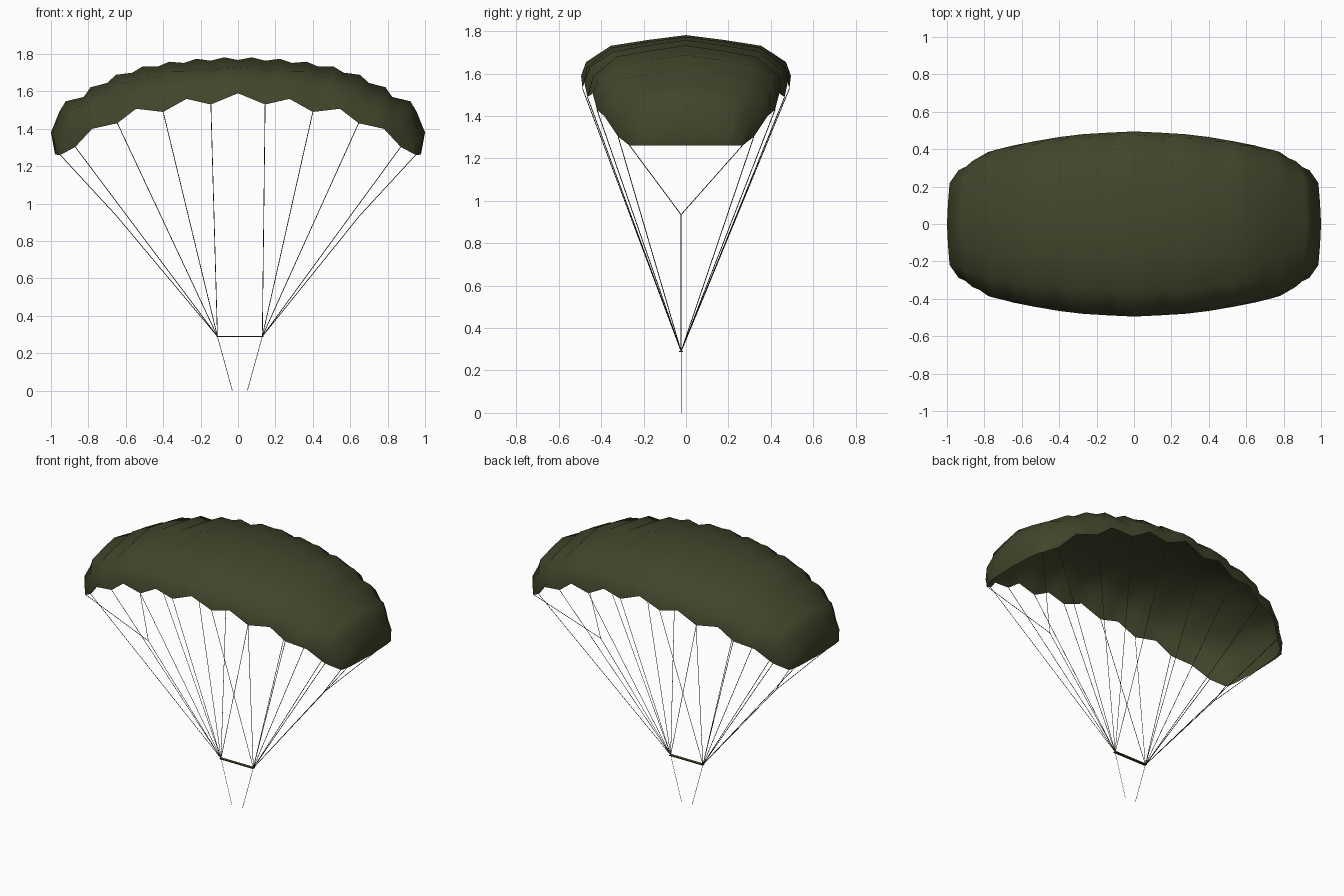
import bpy, bmesh, math
from mathutils import Vector

if "Cube" in bpy.data.objects:
    bpy.data.objects.remove(bpy.data.objects["Cube"])


def material(name, rgb):
    m = bpy.data.materials.new(name)
    m.diffuse_color = (*rgb, 1)
    m.use_nodes = True
    m.node_tree.nodes["Principled BSDF"].inputs["Base Color"].default_value = m.diffuse_color
    return m


olive = material("olive fabric", (0.054, 0.060, 0.024))


def finish(name, bm, mat, smooth=False):
    me = bpy.data.meshes.new(name)
    bm.to_mesh(me)
    bm.free()
    me.materials.append(mat)
    for p in me.polygons:
        p.use_smooth = smooth
    ob = bpy.data.objects.new(name, me)
    bpy.context.collection.objects.link(ob)
    return ob


# Seams from the middle to the tip: crown (x, z) and hem (x, y, z)
CROWN = [(0, 1.768), (.147, 1.764), (.29, 1.752), (.43, 1.732), (.565, 1.70),
         (.70, 1.645), (.825, 1.57), (.955, 1.492), (.978, 1.262)]
HEM = [(0, .495, 1.59), (.145, .488, 1.53), (.275, .48, 1.56), (.40, .465, 1.49),
       (.545, .44, 1.507), (.645, .42, 1.43), (.78, .385, 1.40),
       (.87, .32, 1.303), (.95, .265, 1.26)]
# Section from crown to hem: depth share, drop share, bulge angle, bulge share
SECTION = [(0, 0, 0, 1), (.36, .11, 8, 1), (.71, .24, 20, 1), (.95, .63, 55, .7), (1, 1, 90, 0)]


def seam_point(i, k):
    """Point k of the section at seam i, on the +x +y quarter."""
    (cx, cz), (hx, hy, hz) = CROWN[i], HEM[i]
    d, f = SECTION[k][:2]
    return Vector((cx + (hx - cx) * f, hy * d, cz + (hz - cz) * f))


def column_point(j, k):
    """Columns alternate: even j is a seam, odd j is the inflated middle of a cell."""
    i = j // 2
    if j % 2 == 0:
        return seam_point(i, k)
    t = .5 + .02 * i if 0 < i < 7 and k < 4 else .5
    p = seam_point(i, k).lerp(seam_point(i + 1, k), t)
    dx, dz = CROWN[i + 1][0] - CROWN[i][0], CROWN[i + 1][1] - CROWN[i][1]
    n = Vector((-dz, 0, dx)).normalized()
    a, share = math.radians(SECTION[k][2]), SECTION[k][3]
    if k == 3 and i > 5:
        share = .35  # flatter corners near the tips
    amount = (.016 + .019 * (i / 7) ** 2) * share
    return p + (n * math.cos(a) + Vector((0, math.sin(a), 0))) * amount


# Canopy: open fabric sheet
bm = bmesh.new()
grid = []
for j in range(-16, 17):
    row = []
    for k in range(-4, 5):
        p = column_point(abs(j), abs(k))
        row.append(bm.verts.new((math.copysign(min(p.x, 1), j) if j else 0,
                                 math.copysign(p.y, k), p.z)))
    grid.append(row)
for a, b in zip(grid, grid[1:]):
    for k in range(8):
        bm.faces.new((a[k], b[k], b[k + 1], a[k + 1]))
finish("canopy", bm, olive, True)


def add_cord(bm, a, b, r=.0019):
    """Thin four-sided rod from a to b."""
    a, b = Vector(a), Vector(b)
    d = (b - a).normalized()
    u = d.orthogonal().normalized()
    v = d.cross(u)
    ring = [(u * math.cos(t) + v * math.sin(t)) * r
            for t in (math.pi / 4 + math.pi / 2 * q for q in range(4))]
    lo = [bm.verts.new(a + o) for o in ring]
    hi = [bm.verts.new(b + o) for o in ring]
    for q in range(4):
        w = (q + 1) % 4
        bm.faces.new((lo[q], lo[w], hi[w], hi[q]))
    bm.faces.new(lo[::-1])
    bm.faces.new(hi)


Y0 = -.023
for s, side in ((-1, "left"), (1, "right")):
    riser = Vector((.01 + .12 * s, Y0, .29))
    joint = Vector((.65 * s, Y0, .935))
    # Suspension lines to every second seam, front and back
    bm = bmesh.new()
    for f in (-1, 1):
        for i in (1, 3, 5, 7):
            x, y, z = HEM[i]
            add_cord(bm, riser, (x * s, y * f, z))
        x, y, z = HEM[8]
        add_cord(bm, joint, (x * s, y * f, z))
    add_cord(bm, riser, joint)
    finish(side + "_suspension_lines", bm, olive)
    # Harness strap down to the ground
    bm = bmesh.new()
    add_cord(bm, riser, (.01 + .04 * s, Y0, 0), .0014)
    finish(side + "_harness_strap", bm, olive)

# Spreader bar between the risers
bm = bmesh.new()
bmesh.ops.create_cube(bm, size=1)
for v in bm.verts:
    v.co = (v.co.x * .25 + .01, v.co.y * .02 + Y0, v.co.z * .005 + .29)
finish("spreader_bar", bm, olive)
